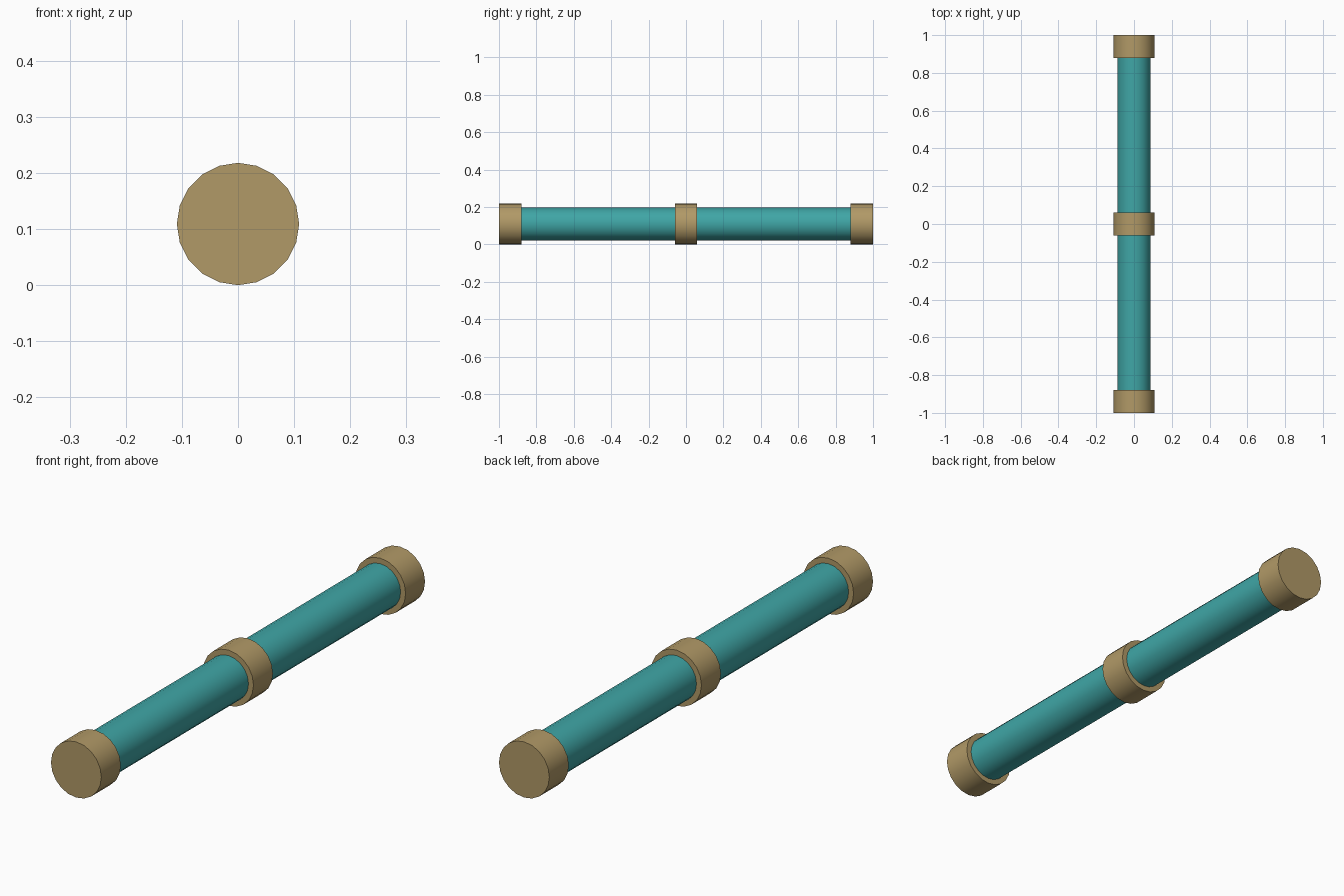
import bpy, math

if "Cube" in bpy.data.objects:
    bpy.data.objects.remove(bpy.data.objects["Cube"])

AXIS_Z = 0.109


def material(name, rgb):
    m = bpy.data.materials.new(name)
    m.diffuse_color = (*rgb, 1)
    m.use_nodes = True
    m.node_tree.nodes["Principled BSDF"].inputs["Base Color"].default_value = m.diffuse_color
    return m


def rod(name, radius, y0, y1, mat):
    """Closed 20-sided cylinder lying along y."""
    bpy.ops.mesh.primitive_cylinder_add(
        vertices=20, radius=radius, depth=y1 - y0,
        location=(0, (y0 + y1) / 2, AXIS_Z), rotation=(math.pi / 2, 0, 0))
    ob = bpy.context.object
    ob.name = name
    ob.data.materials.append(mat)
    bpy.ops.object.shade_smooth_by_angle(angle=math.radians(35))
    return ob


teal = material("teal_paint", (0.05, 0.38, 0.38))
brass = material("tan_metal", (0.44, 0.32, 0.135))

# Long pipe, its ends seated inside the end caps
rod("pipe", 0.0875, -0.98, 0.98, teal)

# Solid end caps and middle coupling
for name, y in (("front_cap", -0.94), ("middle_collar", 0.0), ("back_cap", 0.94)):
    rod(name, AXIS_Z, y - 0.06, y + 0.06, brass)
